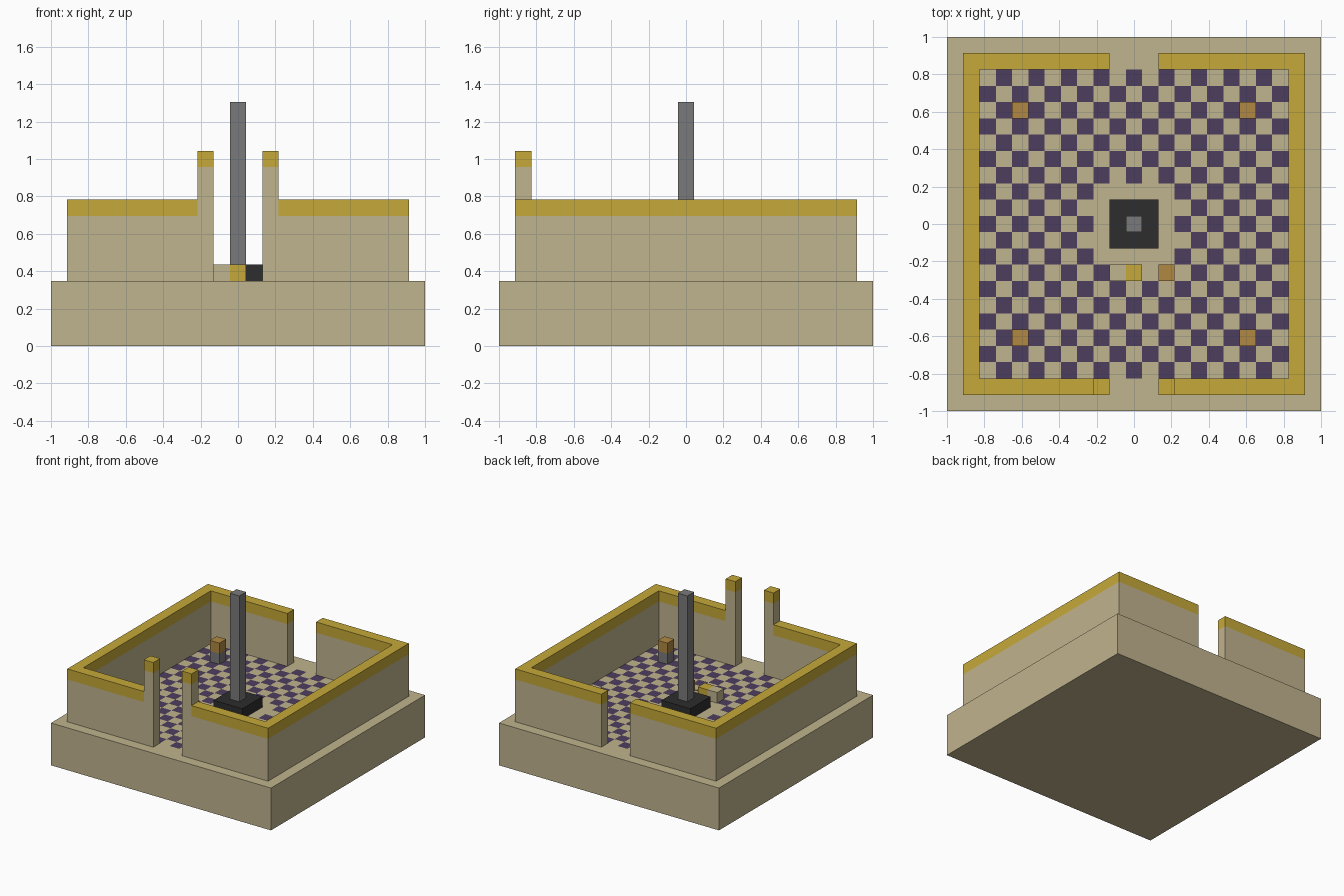
import bpy
import bmesh

U = 2 / 23      # one block
FLOOR = 4       # floor level, in blocks

if "Cube" in bpy.data.objects:
    bpy.data.objects.remove(bpy.data.objects["Cube"], do_unlink=True)


def material(name, rgb):
    linear = [(c / 255 / 12.92) if c < 11 else ((c / 255 + 0.055) / 1.055) ** 2.4 for c in rgb]
    mat = bpy.data.materials.new(name)
    mat.use_nodes = True
    mat.diffuse_color = (*linear, 1)
    mat.node_tree.nodes["Principled BSDF"].inputs["Base Color"].default_value = (*linear, 1)
    return mat


SAND = material("sandstone", (192, 180, 142))
GOLD = material("gold", (197, 169, 57))
PURPLE = material("purple tile", (77, 61, 95))
GREY = material("grey stone", (122, 122, 122))
BLACK = material("black stone", (45, 45, 45))
ORANGE = material("orange", (177, 136, 68))


def finish(name, bm, mats, mirror=(False, False)):
    """Turn block units into a scaled object, with optional mirroring."""
    bmesh.ops.scale(bm, vec=(U, U, U), verts=bm.verts)
    bmesh.ops.recalc_face_normals(bm, faces=bm.faces)
    mesh = bpy.data.meshes.new(name)
    bm.to_mesh(mesh)
    bm.free()
    for mat in mats:
        mesh.materials.append(mat)
    obj = bpy.data.objects.new(name, mesh)
    bpy.context.collection.objects.link(obj)
    if any(mirror):
        mod = obj.modifiers.new("Mirror", 'MIRROR')
        mod.use_axis = (*mirror, False)
        mod.use_mirror_merge = False
    return obj


def prism(name, outline, levels, mats, mirror=(False, False)):
    """Raise an outline through the levels, one material per storey."""
    bm = bmesh.new()
    rings = [[bm.verts.new((x, y, z)) for x, y in outline] for z in levels]
    n = len(outline)
    for storey, (low, high) in enumerate(zip(rings, rings[1:])):
        for i in range(n):
            j = (i + 1) % n
            face = bm.faces.new((low[i], low[j], high[j], high[i]))
            face.material_index = storey
    bm.faces.new(rings[0][::-1])
    bm.faces.new(rings[-1]).material_index = len(mats) - 1
    return finish(name, bm, mats, mirror)


def square(x, y, size=1):
    h = size / 2
    return [(x - h, y - h), (x + h, y - h), (x + h, y + h), (x - h, y + h)]


# Base slab with a checkered floor around a plain centre
bm = bmesh.new()
bmesh.ops.create_grid(bm, x_segments=23, y_segments=23, size=11.5)
bmesh.ops.translate(bm, vec=(0, 0, FLOOR), verts=bm.verts)
for face in bm.faces:
    c = face.calc_center_median()
    x, y = round(c.x), round(c.y)
    ring = max(abs(x), abs(y))
    if 3 <= ring <= 9 and (x + y) % 2:
        face.material_index = 1
rim = [e for e in bm.edges if e.is_boundary]
side = bmesh.ops.extrude_edge_only(bm, edges=rim)["geom"]
bmesh.ops.translate(bm, vec=(0, 0, -FLOOR),
                    verts=[g for g in side if isinstance(g, bmesh.types.BMVert)])
bottom = bmesh.ops.contextual_create(bm, geom=[e for e in bm.edges if e.is_boundary])["faces"]
for face in bm.faces:
    if face.calc_center_median().z < FLOOR - 1:
        face.material_index = 0
finish("base", bm, [SAND, PURPLE])

# Enclosing walls with a gold cap, open at front and back
wall = [(1.5, 10.5), (1.5, 9.5), (9.5, 9.5), (9.5, -9.5),
        (2.5, -9.5), (2.5, -10.5), (10.5, -10.5), (10.5, 10.5)]
prism("wall", wall, (FLOOR, 8, 9), [SAND, GOLD], (True, False))

# Tall gate posts at the front opening
prism("gate_post", square(2, -10), (FLOOR, 11, 12), [SAND, GOLD], (True, False))

# Corner lamps
prism("corner_lamp", square(7, 7), (FLOOR, 5, 6), [GREY, ORANGE], (True, True))

# Central pillar on its plinth
prism("plinth", square(0, 0, 3), (FLOOR, 5), [BLACK])
prism("pillar", square(0, 0), (5, 15), [GREY])

# Small blocks in front of the plinth
for name, x, mat in (("sand_block", -1, SAND), ("gold_block", 0, GOLD), ("orange_block", 2, ORANGE)):
    prism(name, square(x, -3), (FLOOR, 5), [mat])
